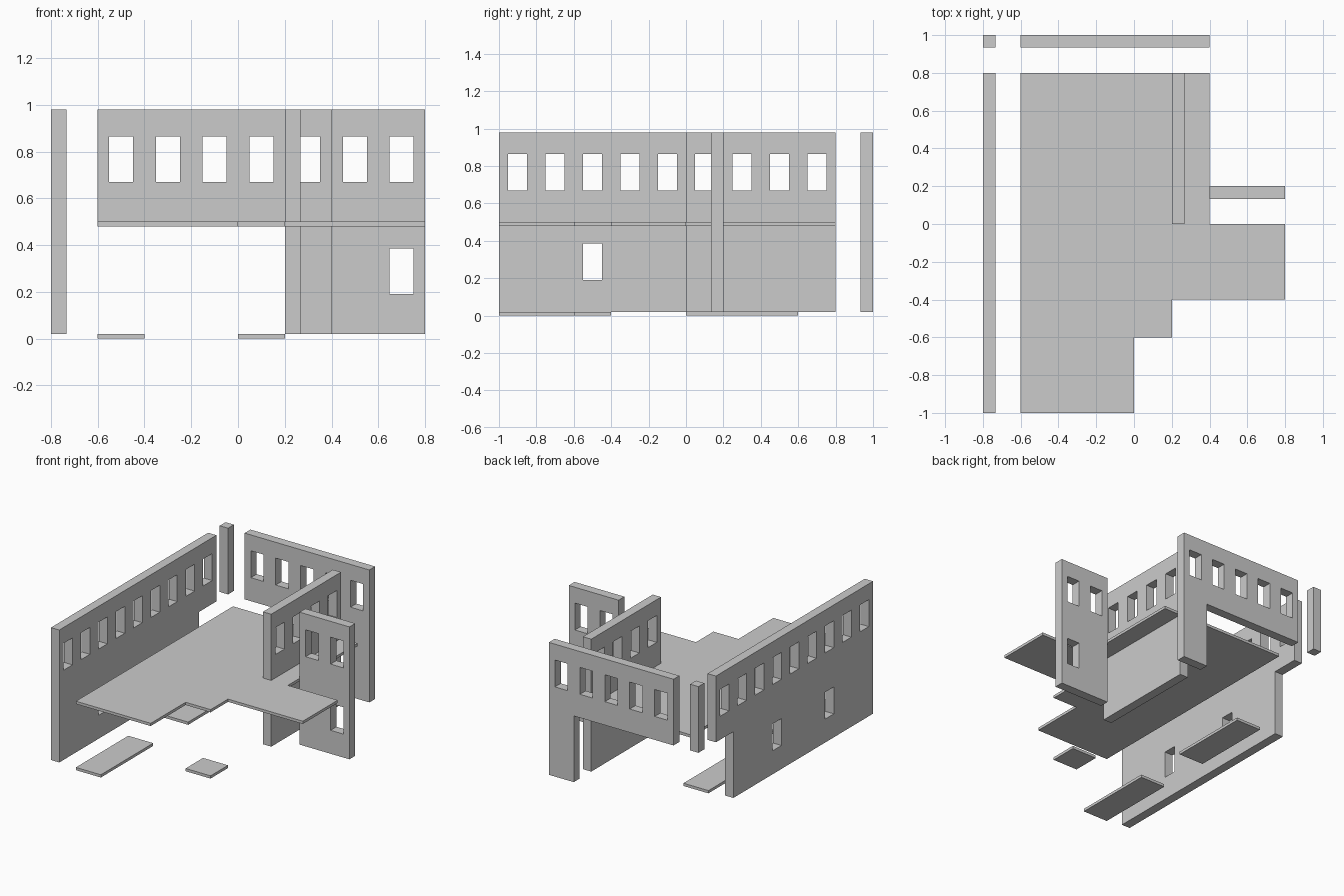
import bpy, bmesh
from mathutils import Vector

if "Cube" in bpy.data.objects:
    bpy.data.objects.remove(bpy.data.objects["Cube"])

M = 0.2          # module width
H = 0.48         # storey height
T = 0.2 / 3      # wall thickness
SLAB = 0.02      # floor thickness
LOWER, UPPER = SLAB, SLAB + H


def finish(name, bm, direction):
    """Thicken the flat faces along a direction and make an object."""
    geom = bmesh.ops.extrude_face_region(bm, geom=bm.faces[:], use_keep_orig=True)["geom"]
    bmesh.ops.translate(bm, vec=direction,
                        verts=[v for v in geom if isinstance(v, bmesh.types.BMVert)])
    bmesh.ops.recalc_face_normals(bm, faces=bm.faces[:])
    mesh = bpy.data.meshes.new(name)
    bm.to_mesh(mesh)
    bm.free()
    bpy.context.collection.objects.link(bpy.data.objects.new(name, mesh))


def wall(name, start, along, through, upper, lower=""):
    """Wall of modules: 'w' = window, 's' = solid, '.' = empty, one letter each."""
    start, along, through = Vector(start), Vector(along), Vector(through)
    bm = bmesh.new()
    us, vs = (0, 0.049, 0.151, M), (0, 0.17, 0.365, H)
    for base, row in ((LOWER, lower), (UPPER, upper)):
        for i, kind in enumerate(row):
            if kind == ".":
                continue
            for a in range(3):
                for b in range(3):
                    if kind == "w" and a == b == 1:
                        continue
                    bm.faces.new([bm.verts.new(start + along * (i * M + us[a + p])
                                               + Vector((0, 0, base + vs[b + q])))
                                  for p, q in ((0, 0), (1, 0), (1, 1), (0, 1))])
    bmesh.ops.remove_doubles(bm, verts=bm.verts[:], dist=1e-4)
    finish(name, bm, through * T)


def slab(name, outline, z):
    bm = bmesh.new()
    bm.faces.new([bm.verts.new((x, y, z)) for x, y in outline])
    finish(name, bm, Vector((0, 0, SLAB)))


def rect(x0, x1, y0, y1):
    return [(x0, y0), (x1, y0), (x1, y1), (x0, y1)]


X, Y = (1, 0, 0), (0, 1, 0)

# Walls
wall("left_wall", (-0.8, -1, 0), Y, X, "w" * 9, "sswsswss.")
wall("back_wall", (-0.6, 1 - T, 0), X, Y, "w" * 5, "....s")
wall("inner_wall", (0.2, 0, 0), Y, X, "w" * 4, "ssss")
wall("side_wall", (0.4, 0.2 - T, 0), X, Y, "ww", "sw")

# Corner post of the upper storey
bm = bmesh.new()
bm.faces.new([bm.verts.new((x, y, UPPER)) for x, y in rect(-0.8, -0.8 + T, 1 - T, 1)])
finish("corner_post", bm, Vector((0, 0, H)))

# Upper floor
slab("upper_floor", [(-0.6, -1), (0, -1), (0, -0.6), (0.2, -0.6), (0.2, -0.4),
                     (0.8, -0.4), (0.8, 0), (0.4, 0), (0.4, 0.8), (-0.6, 0.8)],
     UPPER - SLAB)

# Ground floor slabs
slab("ground_slab_front", rect(-0.6, -0.4, -1, -0.4), 0)
slab("ground_slab_back", rect(-0.6, -0.4, 0, 0.6), 0)
slab("ground_slab_small", rect(0, 0.2, -0.6, -0.4), 0)
